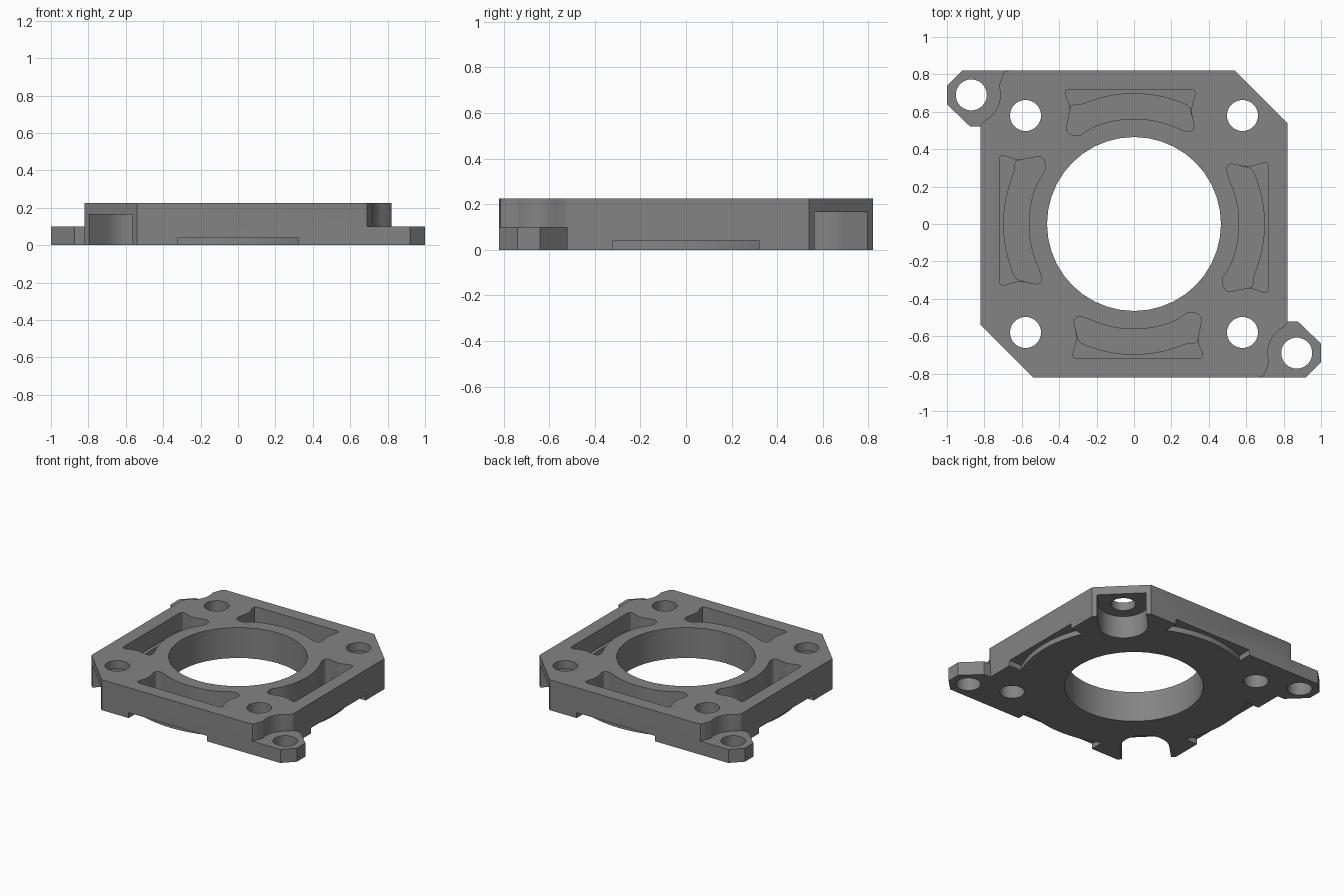
import bpy, bmesh
from math import cos, sin, pi, radians, sqrt
from mathutils import Vector

if "Cube" in bpy.data.objects:
    bpy.data.objects.remove(bpy.data.objects["Cube"])

grey = bpy.data.materials.new("dark_grey")
grey.diffuse_color = (0.23, 0.23, 0.23, 1)
grey.use_nodes = True
grey.node_tree.nodes["Principled BSDF"].inputs["Base Color"].default_value = grey.diffuse_color


def prism(name, pts, z0, z1):
    """Extrude a flat outline from z0 to z1."""
    bm = bmesh.new()
    face = bm.faces.new([bm.verts.new((x, y, z0)) for x, y in pts])
    ext = bmesh.ops.extrude_face_region(bm, geom=[face])
    for v in ext["geom"]:
        if isinstance(v, bmesh.types.BMVert):
            v.co.z = z1
    bmesh.ops.recalc_face_normals(bm, faces=bm.faces[:])
    me = bpy.data.meshes.new(name)
    bm.to_mesh(me)
    bm.free()
    me.materials.append(grey)
    ob = bpy.data.objects.new(name, me)
    bpy.context.collection.objects.link(ob)
    return ob


def arc(cx, cy, r, a0, a1, n):
    return [(cx + r * cos(radians(a0 + (a1 - a0) * i / n)),
             cy + r * sin(radians(a0 + (a1 - a0) * i / n))) for i in range(n + 1)]


def circle(cx, cy, r, n=32):
    return arc(cx, cy, r, 0, 360, n)[:-1]


def rounded(pts, r, n=4):
    """Round every corner of an outline."""
    out = []
    for i, p in enumerate(pts):
        p, a, b = Vector(p), Vector(pts[i - 1]), Vector(pts[(i + 1) % len(pts)])
        s = p + (a - p).normalized() * min(r, (a - p).length * 0.45)
        e = p + (b - p).normalized() * min(r, (b - p).length * 0.45)
        for k in range(n + 1):
            t = k / n
            q = s * (1 - t) ** 2 + p * 2 * t * (1 - t) + e * t * t
            out.append((q.x, q.y))
    return out


def combine(target, other, op):
    mod = target.modifiers.new(op, 'BOOLEAN')
    mod.operation = op
    mod.solver = 'EXACT'
    mod.object = other
    bpy.context.view_layer.objects.active = target
    bpy.ops.object.modifier_apply(modifier=mod.name)
    bpy.data.objects.remove(other)


def cut(pts, z0, z1):
    combine(body, prism("cutter", pts, z0, z1), 'DIFFERENCE')


def half_turn(pts):
    return [(-x, -y) for x, y in pts]


# Main block: chamfers on two corners, scooped reliefs on the other two
relief = [(-0.82, 0.525), (-0.805, 0.548)] + arc(-0.87, 0.69, 0.155, -48, 18, 8) \
    + [(-0.711, 0.77), (-0.702, 0.797), (-0.69, 0.814), (-0.67, 0.82)]
half = relief + [(0.54, 0.82), (0.82, 0.54)]
body = prism("motor_mount_plate", half + half_turn(half), 0, 0.225)

# Low mounting ears
ear = [(-0.6, 0.82), (-0.92, 0.82), (-1, 0.74), (-1, 0.64),
       (-0.875, 0.52), (-0.82, 0.52), (-0.6, 0.52)]
for pts in (ear, half_turn(ear)):
    combine(body, prism("mounting_ear", pts, 0, 0.1), 'UNION')

# Central bore, four screw holes, two ear holes
cut(circle(0, 0, 0.465, 40), -0.1, 0.4)
for sx in (-1, 1):
    for sy in (-1, 1):
        cut(circle(sx * 0.58, sy * 0.58, 0.083), -0.1, 0.4)
    cut(circle(sx * 0.87, -sx * 0.69, 0.083), -0.1, 0.4)

# Screw head slots opening through the chamfered corners
slot = arc(0.58, 0.58, 0.165, 135, 315, 20)
slot += [(slot[-1][0] + 0.3, slot[-1][1] + 0.3), (slot[0][0] + 0.3, slot[0][1] + 0.3)]
for pts in (slot, half_turn(slot)):
    cut(pts, -0.1, 0.165)

# Pocket outlines: wide upper pocket, and curved lower pocket
inner = arc(0, 0, 0.563, 118, 63, 12)
upper = rounded([(-0.375, 0.72), (0.335, 0.72), (0.302, 0.61), (0.325, 0.51), (0.29, 0.49)]
                + inner[::-1][1:-1] + [(-0.30, 0.465), (-0.365, 0.49), (-0.338, 0.62)], 0.035)
lower = rounded([(-0.335, 0.635)] + arc(0, 0, 0.697, 114, 66, 12)
                + [(0.30, 0.615), (0.325, 0.51), (0.29, 0.49)]
                + inner[::-1][1:-1] + [(-0.30, 0.465), (-0.365, 0.49), (-0.34, 0.62)], 0.03)

# Shallow curved relief under each side
under = [(-0.32, 0.9)] + [(x, sqrt(0.785 ** 2 - x * x))
                          for x in [-0.32 + 0.04 * i for i in range(17)]] + [(0.32, 0.9)]

sides = [lambda x, y: (x, y), lambda x, y: (-y, -x),
         lambda x, y: (-x, -y), lambda x, y: (y, x)]
for turn in sides:
    cut([turn(*p) for p in upper], 0.095, 0.4)
    cut([turn(*p) for p in lower], 0.045, 0.4)
    cut([turn(*p) for p in under], -0.1, 0.04)

# Smooth round walls, keep edges crisp
bpy.ops.object.select_all(action='DESELECT')
body.select_set(True)
bpy.context.view_layer.objects.active = body
bpy.ops.object.shade_smooth_by_angle(angle=radians(30))
